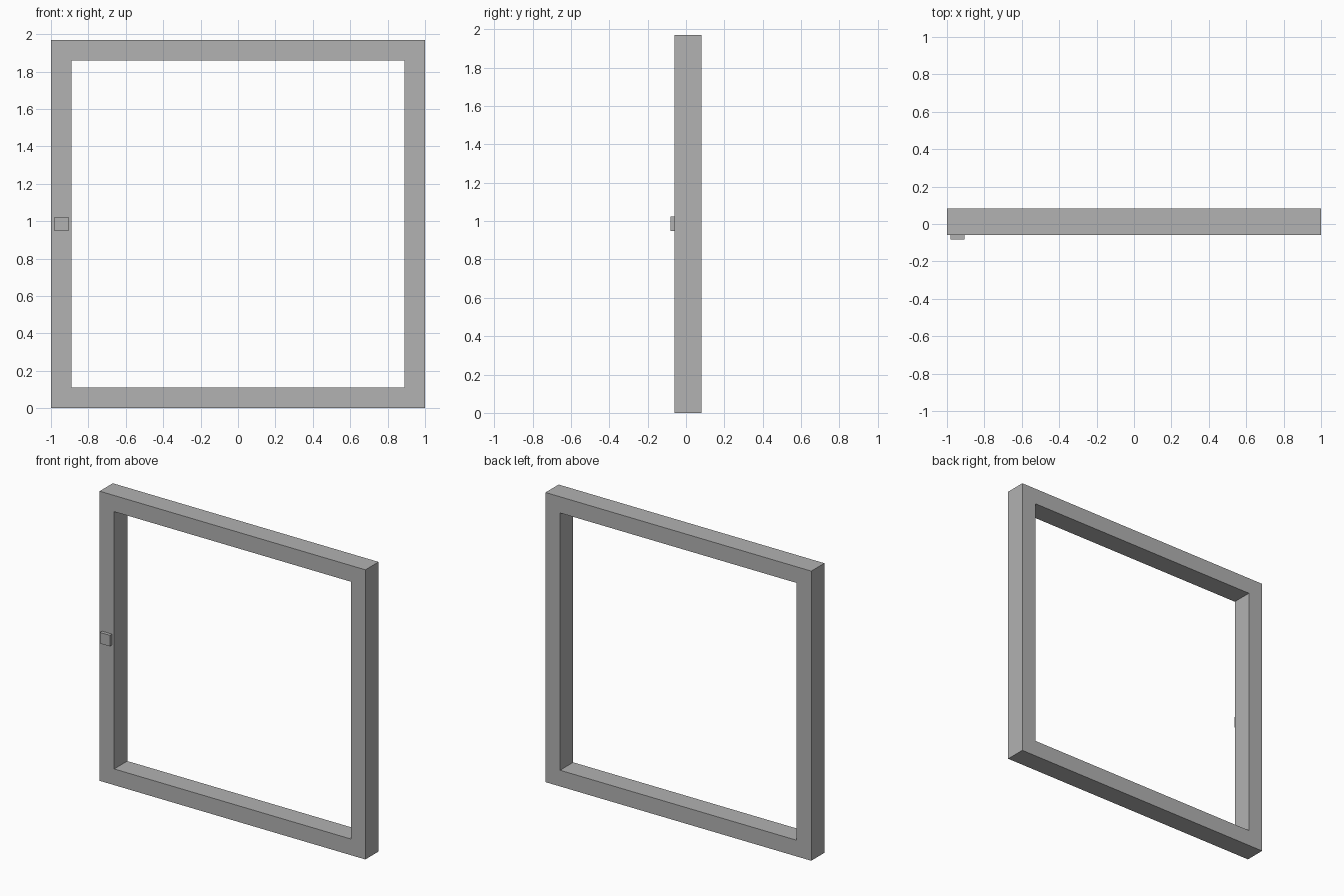
import bpy
import bmesh

if "Cube" in bpy.data.objects:
    bpy.data.objects.remove(bpy.data.objects["Cube"], do_unlink=True)

# Single flat grey
grey = bpy.data.materials.new("plain grey")
grey.use_nodes = True
colour = (0.445, 0.445, 0.445, 1)
grey.diffuse_color = colour
grey.node_tree.nodes["Principled BSDF"].inputs["Base Color"].default_value = colour


def finish(bm, name):
    bmesh.ops.recalc_face_normals(bm, faces=bm.faces)
    mesh = bpy.data.meshes.new(name)
    bm.to_mesh(mesh)
    bm.free()
    mesh.materials.append(grey)
    obj = bpy.data.objects.new(name, mesh)
    bpy.context.collection.objects.link(obj)
    return obj


def rectangle(bm, x0, x1, z0, z1, y):
    return [bm.verts.new((x, y, z)) for x, z in ((x0, z0), (x1, z0), (x1, z1), (x0, z1))]


def extrude_back(bm, depth):
    result = bmesh.ops.extrude_face_region(bm, geom=bm.faces[:])
    verts = [g for g in result["geom"] if isinstance(g, bmesh.types.BMVert)]
    bmesh.ops.translate(bm, verts=verts, vec=(0, depth, 0))


# Window frame: a mitred ring extruded towards the back
width, height, rim, front = 2.0, 1.97, 0.11, -0.059
bm = bmesh.new()
outer = rectangle(bm, -width / 2, width / 2, 0, height, front)
inner = rectangle(bm, -width / 2 + rim, width / 2 - rim, rim, height - rim, front)
for i in range(4):
    j = (i + 1) % 4
    bm.faces.new((outer[i], outer[j], inner[j], inner[i]))
extrude_back(bm, 0.141)
finish(bm, "window_frame")

# Small latch block on the front of the right upright
bm = bmesh.new()
bm.faces.new(rectangle(bm, -0.982, -0.907, 0.948, 1.023, -0.082))
extrude_back(bm, front + 0.082)
finish(bm, "latch")
